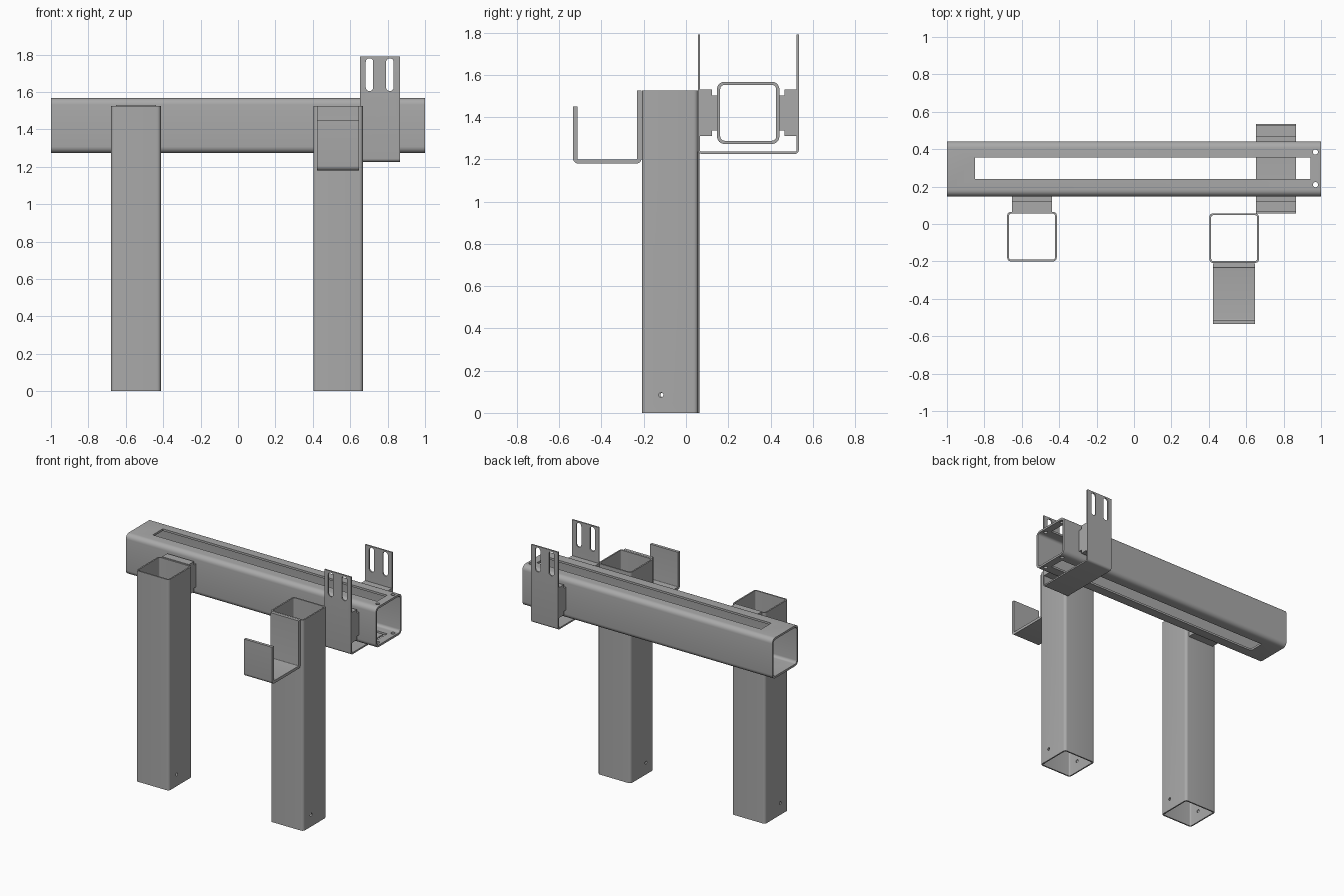
import bpy, bmesh, math
from mathutils import Vector

if "Cube" in bpy.data.objects:
    bpy.data.objects.remove(bpy.data.objects["Cube"])

steel = bpy.data.materials.new("grey steel")
steel.diffuse_color = (0.4, 0.4, 0.4, 1)
steel.use_nodes = True
steel.node_tree.nodes["Principled BSDF"].inputs["Base Color"].default_value = steel.diffuse_color


def rounded(points, steps=6):
    """Closed 2D outline from (u, v, radius) corners."""
    out = []
    for i, (u, v, r) in enumerate(points):
        p = Vector((u, v))
        if r == 0:
            out.append(p)
            continue
        a = (Vector(points[i - 1][:2]) - p).normalized()
        b = (Vector(points[(i + 1) % len(points)][:2]) - p).normalized()
        c = p + (a + b) * r
        for k in range(steps + 1):
            t = math.pi / 2 * k / steps
            out.append(c - b * r * math.cos(t) - a * r * math.sin(t))
    return out


def rect(u0, u1, v0, v1, r=0.0):
    return rounded([(u0, v0, r), (u1, v0, r), (u1, v1, r), (u0, v1, r)])


def prism(name, outline, axis, lo, hi, inner=None):
    """Extrude an outline along an axis; an inner outline makes a tube."""
    place = {"x": lambda p, t: (t, p.x, p.y),
             "y": lambda p, t: (p.x, t, p.y),
             "z": lambda p, t: (p.x, p.y, t)}[axis]
    bm = bmesh.new()
    loops = [outline] + ([inner] if inner else [])
    rings = [[[bm.verts.new(place(p, t)) for p in loop] for t in (lo, hi)] for loop in loops]
    for a, b in rings:
        for i in range(len(a)):
            bm.faces.new((a[i - 1], a[i], b[i], b[i - 1]))
    for end in (0, 1):
        if inner:
            a, b = rings[0][end], rings[1][end]
            for i in range(len(a)):
                bm.faces.new((a[i - 1], a[i], b[i], b[i - 1]))
        else:
            bm.faces.new(rings[0][end])
    bmesh.ops.recalc_face_normals(bm, faces=bm.faces)
    mesh = bpy.data.meshes.new(name)
    bm.to_mesh(mesh)
    bm.free()
    ob = bpy.data.objects.new(name, mesh)
    bpy.context.collection.objects.link(ob)
    mesh.materials.append(steel)
    return ob


def select(ob):
    bpy.ops.object.select_all(action="DESELECT")
    ob.select_set(True)
    bpy.context.view_layer.objects.active = ob


def finish(ob, cutters=()):
    """Cut the openings, then smooth the bends."""
    select(ob)
    for cutter in cutters:
        cutter.hide_render = True
        mod = ob.modifiers.new("cut", "BOOLEAN")
        mod.operation, mod.solver, mod.object = "DIFFERENCE", "EXACT", cutter
        bpy.ops.object.modifier_apply(modifier=mod.name)
        bpy.data.objects.remove(cutter)
    bpy.ops.object.shade_smooth_by_angle(angle=math.radians(30))


def circle(u, v, r, n=20):
    return [Vector((u + r * math.cos(2 * math.pi * i / n), v + r * math.sin(2 * math.pi * i / n)))
            for i in range(n)]


# Horizontal beam with long slots and end holes through top and bottom
beam = prism("beam", rect(0.147, 0.442, 1.273, 1.567, 0.035), "x", -1, 1,
             rect(0.162, 0.427, 1.288, 1.552, 0.020))
cuts = [prism("slot_cutter", rect(-0.85, 0.945, 0.24, 0.355), "z", 1.2, 1.65)]
cuts += [prism("hole_cutter", circle(0.97, y, 0.014), "z", 1.2, 1.65) for y in (0.21, 0.385)]
finish(beam, cuts)

# Open square legs with a small cross hole near the foot
for side, x, y in (("left", -0.678, -0.2), ("right", 0.403, -0.208)):
    w, t = 0.265, 0.01
    leg = prism(side + "_leg", rect(x, x + w, y, y + w, 0.02), "z", 0, 1.525,
                rect(x + t, x + w - t, y + t, y + w - t, 0.01))
    finish(leg, [prism("hole_cutter", circle(y + 0.09, 0.085, 0.011), "x", x - 0.1, x + w + 0.1)])

# J-shaped hook on the front of the right leg
hook = prism("hook", rounded([
    (-0.535, 1.18, 0.025), (-0.21, 1.18, 0.025), (-0.21, 1.525, 0), (-0.232, 1.525, 0),
    (-0.232, 1.20, 0.005), (-0.514, 1.20, 0.005), (-0.514, 1.45, 0), (-0.535, 1.45, 0)]),
    "x", 0.422, 0.648)
finish(hook)

# U-shaped clamp around the beam with two slots in each upright
clamp = prism("clamp", rounded([
    (0.056, 1.226, 0.018), (0.534, 1.226, 0.018), (0.534, 1.79, 0), (0.524, 1.79, 0),
    (0.524, 1.237, 0.008), (0.066, 1.237, 0.008), (0.066, 1.79, 0), (0.056, 1.79, 0)]),
    "x", 0.651, 0.865)
finish(clamp, [prism("slot_cutter", rect(x - 0.02, x + 0.02, 1.605, 1.78, 0.0195), "y", -0.1, 0.7)
               for x in (0.703, 0.812)])

# Stepped spacer blocks between beam, clamp and left leg
for name, x0, x1, outer, step, face in (
        ("clamp_front_spacer", 0.651, 0.865, 0.064, 0.122, 0.149),
        ("clamp_back_spacer", 0.651, 0.865, 0.526, 0.467, 0.440),
        ("left_leg_spacer", -0.652, -0.438, 0.063, 0.122, 0.149)):
    finish(prism(name, rounded([
        (outer, 1.31, 0), (step, 1.31, 0), (step, 1.337, 0), (face, 1.337, 0),
        (face, 1.503, 0), (step, 1.503, 0), (step, 1.53, 0), (outer, 1.53, 0)]), "x", x0, x1))
